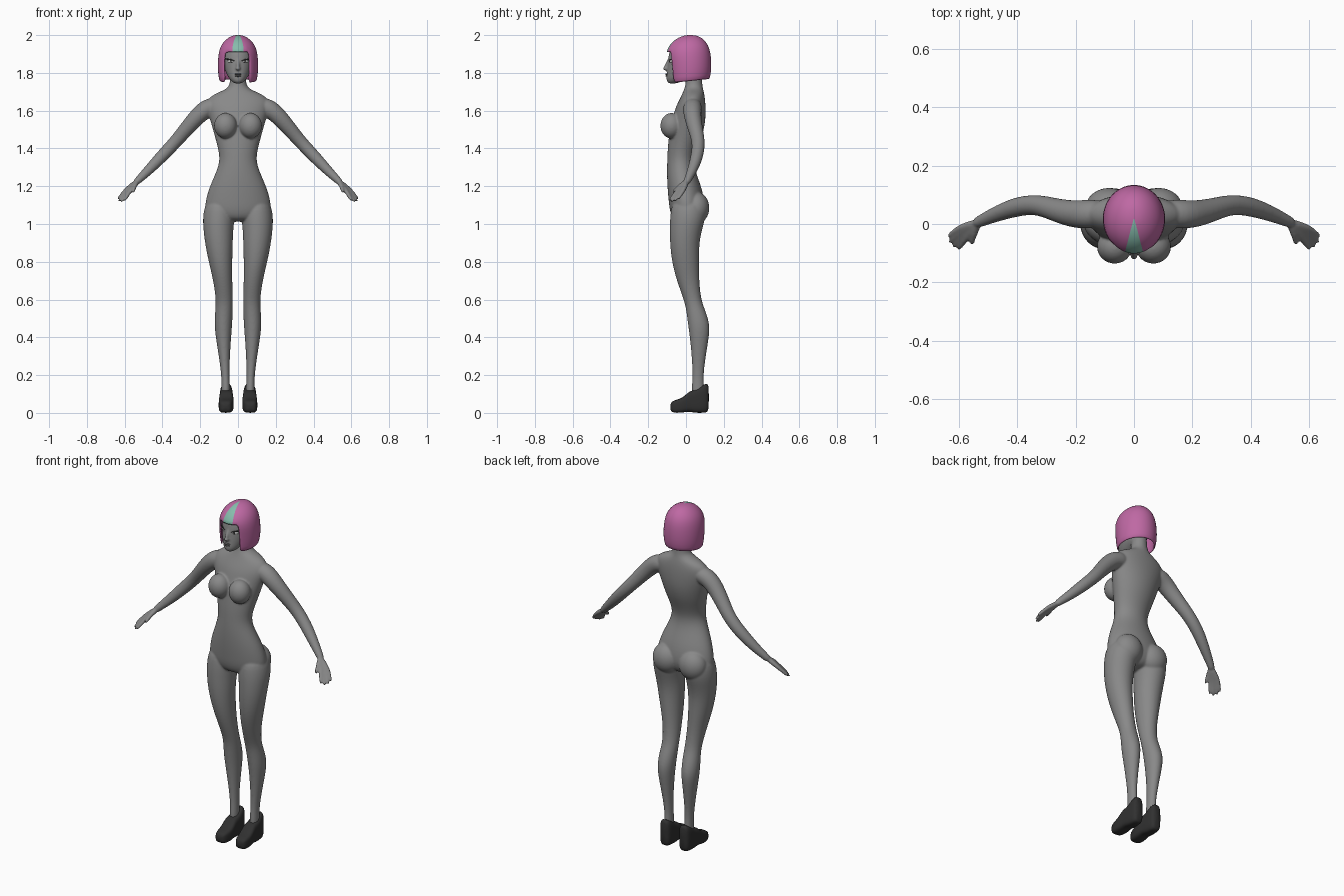
import bpy, bmesh
from math import sin, cos, pi, radians, copysign
from mathutils import Vector, Matrix

cube = bpy.data.objects.get("Cube")
if cube:
    bpy.data.objects.remove(cube, do_unlink=True)


def material(name, r, g, b):
    m = bpy.data.materials.new(name)
    m.use_nodes = True
    m.diffuse_color = (r, g, b, 1)
    node = m.node_tree.nodes["Principled BSDF"]
    node.inputs["Base Color"].default_value = (r, g, b, 1)
    node.inputs["Roughness"].default_value = 0.7
    return m


GREY = material("body grey", 0.25, 0.25, 0.25)
LIP = material("lip grey", 0.13, 0.13, 0.13)
PINK = material("hair pink", 0.52, 0.14, 0.37)
TEAL = material("hair teal", 0.24, 0.50, 0.41)
BLACK = material("shoe black", 0.03, 0.03, 0.03)
WHITE = material("eye white", 0.65, 0.65, 0.65)


def spow(v, p):
    return copysign(abs(v) ** p, v)


def ring(c, u, v, n=16, p=1.0):
    """Closed (super)elliptical section around c."""
    angles = [2 * pi * i / n for i in range(n)]
    return [c + u * spow(cos(a), p) + v * spow(sin(a), p) for a in angles]


def loft(bm, rings):
    """Skin a list of rings and cap both ends."""
    rows = [[bm.verts.new(p) for p in r] for r in rings]
    n = len(rows[0])
    for a, b in zip(rows, rows[1:]):
        for i in range(n):
            j = (i + 1) % n
            bm.faces.new((a[i], a[j], b[j], b[i]))
    bm.faces.new(rows[0])
    bm.faces.new(rows[-1])


def column(bm, rows):
    """Upright loft from rows of z, x min, x max, y front, y back."""
    loft(bm, [ring(Vector(((x0 + x1) / 2, (y0 + y1) / 2, z)),
                   Vector(((x1 - x0) / 2, 0, 0)),
                   Vector((0, (y1 - y0) / 2, 0)), 20)
              for z, x0, x1, y0, y1 in rows])


def tube(bm, pts, s=1, n=12):
    """Round limb through points of x, y, z, radius."""
    ps = [Vector((s * x, y, z)) for x, y, z, r in pts]
    rings = []
    for i, (p, q) in enumerate(zip(ps, pts)):
        t = (ps[min(i + 1, len(ps) - 1)] - ps[max(i - 1, 0)]).normalized()
        u = t.cross(Vector((0, 0, 1))).normalized()
        rings.append(ring(p, u * q[3], t.cross(u) * q[3], n))
    loft(bm, rings)


def ball(bm, c, r, turn=0):
    m = Matrix.Translation(c) @ Matrix.Rotation(turn, 4, "Z") @ Matrix.Diagonal((*r, 1))
    bmesh.ops.create_uvsphere(bm, u_segments=20, v_segments=12, radius=1, matrix=m)


def finish(bm, name, mats, subsurf=1):
    bmesh.ops.recalc_face_normals(bm, faces=bm.faces)
    for f in bm.faces:
        f.smooth = True
    me = bpy.data.meshes.new(name)
    bm.to_mesh(me)
    bm.free()
    for m in mats:
        me.materials.append(m)
    ob = bpy.data.objects.new(name, me)
    bpy.context.collection.objects.link(ob)
    if subsurf:
        mod = ob.modifiers.new("Subdivision", "SUBSURF")
        mod.levels = mod.render_levels = subsurf
    return ob


def sym(rows):
    return [(z, -w, w, f, b) for z, w, f, b in rows]


# Body: torso, neck, head and limbs fused into one skin
body = bmesh.new()
column(body, sym([
    (1.84, .040, .0, .085), (1.76, .042, .0, .085), (1.73, .047, -.005, .088),
    (1.71, .07, -.012, .092), (1.69, .125, -.02, .097), (1.66, .165, -.035, .102),
    (1.62, .17, -.055, .105), (1.57, .155, -.07, .105), (1.52, .14, -.085, .10),
    (1.46, .123, -.092, .085), (1.40, .107, -.098, .06), (1.34, .096, -.10, .042),
    (1.28, .114, -.102, .05), (1.20, .152, -.10, .082), (1.12, .176, -.093, .10),
    (1.06, .178, -.086, .095), (1.01, .11, -.06, .06)]))
column(body, sym([
    (1.742, .02, -.096, -.05), (1.765, .044, -.106, .0), (1.79, .06, -.104, .05),
    (1.82, .072, -.101, .08), (1.86, .08, -.097, .10), (1.90, .081, -.093, .11),
    (1.94, .07, -.078, .10), (1.97, .045, -.04, .07)]))
tube(body, [(0, -.086, 1.88, .008), (0, -.1, 1.85, .008), (0, -.111, 1.825, .011)])
ball(body, (0, -.108, 1.823), (.013, .015, .010))

LEG = [(1.14, .03, .165, -.07, .10), (1.05, .014, .188, -.085, .11),
       (.98, .024, .185, -.087, .088), (.90, .027, .176, -.086, .07),
       (.80, .03, .156, -.076, .07), (.70, .03, .131, -.05, .07),
       (.60, .027, .117, -.012, .08), (.55, .027, .12, .0, .10),
       (.47, .03, .126, .01, .128), (.40, .036, .118, .02, .122),
       (.30, .043, .102, .03, .105), (.20, .045, .088, .035, .092),
       (.14, .042, .088, .03, .096), (.08, .042, .088, .03, .096)]
ARM = [(.09, .04, 1.63, .046), (.165, .032, 1.617, .053), (.22, .035, 1.565, .047),
       (.28, .052, 1.495, .040), (.335, .068, 1.43, .036), (.40, .06, 1.362, .035),
       (.47, .035, 1.288, .028), (.525, .01, 1.235, .021), (.545, .0, 1.215, .018)]
# knuckle and tip of each finger, little finger first
FINGERS = [((.595, -.012, 1.18), (.637, -.043, 1.13)),
           ((.59, -.025, 1.175), (.634, -.064, 1.118)),
           ((.582, -.037, 1.172), (.62, -.08, 1.114)),
           ((.572, -.047, 1.175), (.602, -.088, 1.122)),
           ((.547, -.035, 1.20), (.556, -.072, 1.165))]
WRIST = Vector((.535, .004, 1.225))

for s in (1, -1):
    column(body, [(z, s * a, s * b, f, k) for z, a, b, f, k in LEG])
    ball(body, (s * .085, .055, 1.085), (.083, .07, .085))
    ball(body, (s * .066, -.077, 1.52), (.062, .06, .068))
    tube(body, ARM, s)
    for knuckle, tip in FINGERS:
        k, t = Vector(knuckle), Vector(tip)
        tube(body, [(*WRIST, .015), (*WRIST.lerp(k, .5), .014), (*k, .0115),
                    (*k.lerp(t, .5), .010), (*t, .008)], s)

ob = finish(body, "body", [GREY], 2)
remesh = ob.modifiers.new("Fuse", "REMESH")
remesh.mode = "VOXEL"
remesh.voxel_size = .0052
remesh.use_smooth_shade = True
soft = ob.modifiers.new("Soften", "SMOOTH")
soft.factor = .5
soft.iterations = 7

# Face details
eyes, lashes, lips = bmesh.new(), bmesh.new(), bmesh.new()
for s in (1, -1):
    ball(eyes, (s * .038, -.079, 1.861), (.018, .007, .008), s * radians(33))
    ball(lashes, (s * .036, -.0835, 1.861), (.007, .005, .0075), s * radians(33))
    tube(lashes, [(.016, -.092, 1.861, .002), (.036, -.086, 1.871, .004),
                  (.056, -.070, 1.871, .004), (.074, -.054, 1.878, .0015)], s, 8)
for z, w in ((1.793, .019), (1.784, .016)):
    ball(lips, (0, -.1, z), (w, .009, .005))
finish(eyes, "eyes", [WHITE], 0)
finish(lashes, "eyelashes", [BLACK])
finish(lips, "lips", [LIP], 0)

# Bobbed hair: closed dome and fringe, skirt open around the face
HAIR = [(1.996, .034, -.018, .066), (1.978, .064, -.058, .094), (1.948, .09, -.088, .118),
        (1.908, .103, -.106, .130), (1.86, .107, -.10, .134), (1.81, .107, -.095, .134),
        (1.75, .10, -.088, .126)]
N = 40
hair = bmesh.new()
rows = []
for i, (z, w, f, b) in enumerate(HAIR):
    row = []
    for k in range(N):
        a = 2 * pi * (k - N // 2) / N
        y = (f + b) / 2 - (b - f) / 2 * cos(a)
        dz = 0
        if i == 3 and abs(a) < .7:
            dz = .007 * (k % 2)           # ragged fringe hem
        if i == len(HAIR) - 1:
            dz = .10 * y + .002           # hem rises to the back
        row.append(hair.verts.new((w * sin(a), y, z + dz)))
    rows.append(row)
pole = hair.verts.new((0, .02, 2.002))
for k in range(N):
    j = (k + 1) % N
    mid = (k + .5 - N / 2) * 360 / N
    faces = [hair.faces.new((pole, rows[0][k], rows[0][j]))]
    for i in range(len(rows) - 1):
        if i < 3 or not -45 < mid < 38:
            faces.append(hair.faces.new((rows[i][k], rows[i + 1][k], rows[i + 1][j], rows[i][j])))
    for fc in faces:
        fc.material_index = int(abs(mid) < 18)
ob = finish(hair, "hair", [PINK, TEAL], 0)
shell = ob.modifiers.new("Thickness", "SOLIDIFY")
shell.thickness = .012
shell.offset = -1
sub = ob.modifiers.new("Subdivision", "SUBSURF")
sub.levels = sub.render_levels = 1

# Platform shoes, lofted from toe to heel: y, half width, bottom, top
SHOE = [(-.084, .022, .012, .05), (-.068, .034, .0, .066), (-.03, .040, .0, .074),
        (-.005, .040, .004, .092), (.02, .038, .006, .118), (.045, .037, .0, .118),
        (.075, .036, .0, .14), (.105, .033, .0, .157), (.122, .022, .008, .155)]
for s, side in ((1, "left"), (-1, "right")):
    shoe = bmesh.new()
    loft(shoe, [ring(Vector((s * (.062 - .05 * min(y, 0)), y, (z0 + z1) / 2)),
                     Vector((w, 0, 0)), Vector((0, 0, (z1 - z0) / 2)), 20, .55)
                for y, w, z0, z1 in SHOE])
    finish(shoe, side + "_shoe", [BLACK])
